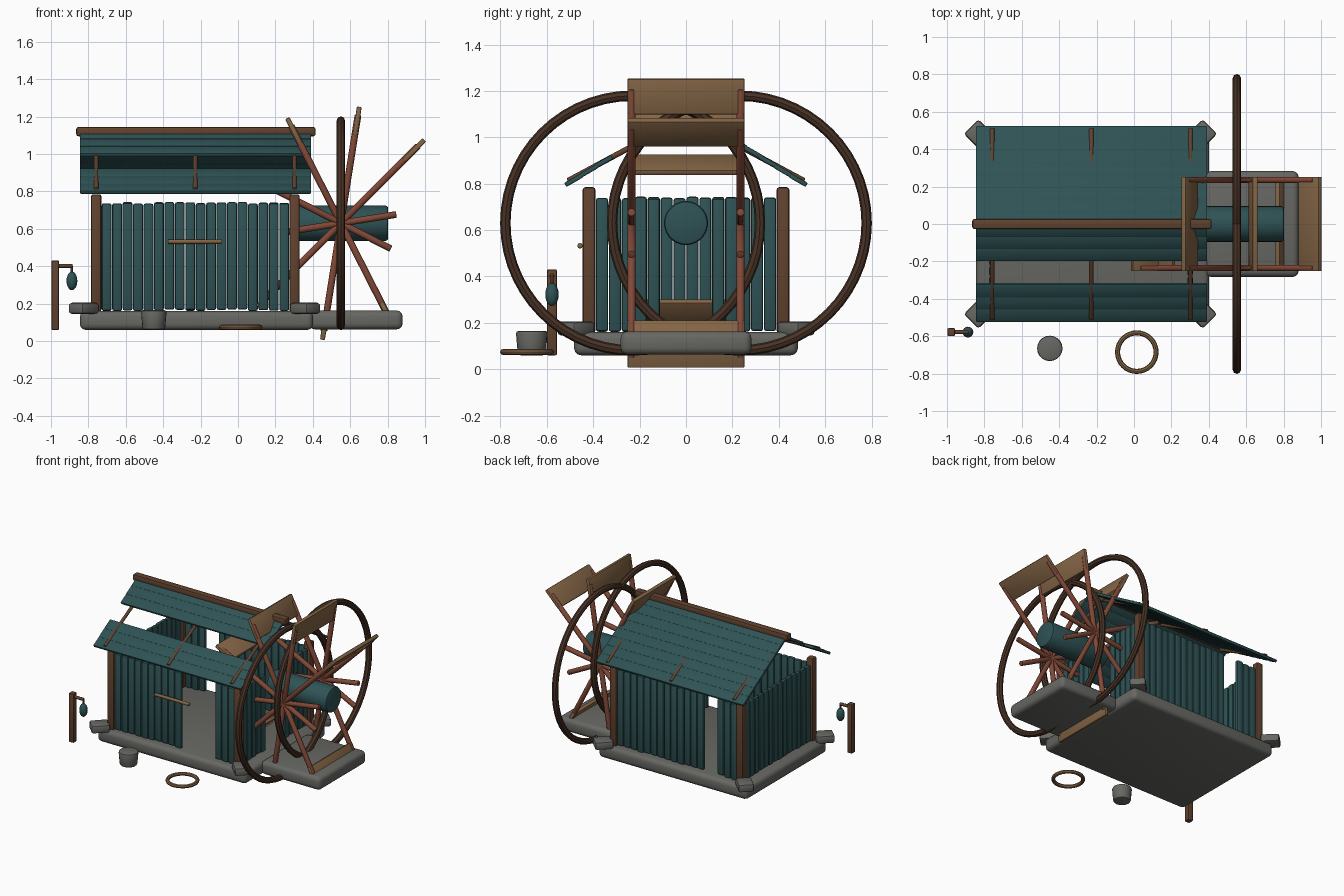
import bpy, bmesh, math, random
from mathutils import Vector, Matrix

random.seed(4)
old = bpy.data.objects.get("Cube")
if old:
    bpy.data.objects.remove(old)

made = []


def material(name, r, g, b):
    m = bpy.data.materials.new(name)
    m.use_nodes = True
    m.diffuse_color = (r, g, b, 1)
    m.node_tree.nodes["Principled BSDF"].inputs["Base Color"].default_value = (r, g, b, 1)
    return m


TEAL = material("teal_paint", 0.028, 0.085, 0.09)
STONE = material("grey_stone", 0.135, 0.135, 0.125)
WOOD = material("brown_wood", 0.12, 0.055, 0.028)
DARK = material("dark_wood", 0.065, 0.032, 0.019)
TAN = material("tan_wood", 0.23, 0.13, 0.06)
RED = material("red_wood", 0.22, 0.065, 0.038)


def finish(name, bm, mat, matrix):
    bm.transform(matrix)
    mesh = bpy.data.meshes.new(name)
    bm.to_mesh(mesh)
    bm.free()
    mesh.materials.append(mat)
    obj = bpy.data.objects.new(name, mesh)
    bpy.context.scene.collection.objects.link(obj)
    made.append(obj)
    return obj


def box(name, loc, size, mat, bevel=0.006, rot=None, segments=2):
    bm = bmesh.new()
    bmesh.ops.create_cube(bm, size=1)
    bmesh.ops.scale(bm, vec=size, verts=bm.verts)
    bmesh.ops.bevel(bm, geom=bm.edges[:], offset=bevel, segments=segments,
                    profile=0.5, affect='EDGES')
    return finish(name, bm, mat, Matrix.Translation(loc) @ (rot or Matrix()))


def rod(name, a, b, radius, mat, sides=10, bevel=0.004, radius2=None):
    a, b = Vector(a), Vector(b)
    bm = bmesh.new()
    bmesh.ops.create_cone(bm, cap_ends=True, segments=sides, radius1=radius,
                          radius2=radius2 or radius, depth=(b - a).length)
    rims = [e for e in bm.edges if abs(e.verts[0].co.z - e.verts[1].co.z) < 1e-5]
    bmesh.ops.bevel(bm, geom=rims, offset=bevel, segments=2, profile=0.5, affect='EDGES')
    turn = (b - a).to_track_quat('Z', 'Y').to_matrix().to_4x4()
    return finish(name, bm, mat, Matrix.Translation((a + b) / 2) @ turn)


def ring(name, loc, major, minor, mat, rot, sides=8, steps=56):
    # Sweep a small polygon around a circle
    bm = bmesh.new()
    loops = []
    for i in range(steps):
        spin = Matrix.Rotation(math.tau * i / steps, 3, 'Z')
        loops.append([bm.verts.new(spin @ Vector((
            major + minor * math.cos(math.tau * j / sides), 0,
            minor * math.sin(math.tau * j / sides)))) for j in range(sides)])
    for i in range(steps):
        p, q = loops[i], loops[(i + 1) % steps]
        for j in range(sides):
            k = (j + 1) % sides
            bm.faces.new((p[j], q[j], q[k], p[k]))
    return finish(name, bm, mat, Matrix.Translation(loc) @ rot)


# Foundation slabs
box("main_slab", (-0.222, 0, 0.11), (1.246, 0.965, 0.1), STONE, 0.03, segments=3)
box("wheel_slab", (0.63, 0, 0.113), (0.5, 0.565, 0.1), STONE, 0.03, segments=3)

# Corner stones and posts
for px, sx in ((-0.758, -0.825), (0.302, 0.36)):
    for side in (-1, 1):
        turn = Matrix.Rotation(math.radians(45 * side * (1 if sx < 0 else -1)), 4, 'Z')
        box("corner_stone", (sx, 0.475 * side, 0.175), (0.11, 0.13, 0.06), STONE, 0.015, turn)
        box("corner_post", (px, 0.418 * side, 0.47), (0.055, 0.055, 0.63), WOOD, 0.012)


# Plank walls, each with an optional doorway
def wall(name, start, end, fixed, along_x, gap=None):
    count = round((end - start) / 0.0565)
    step = (end - start) / count
    for i in range(count):
        u = start + step * (i + 0.5)
        if gap and gap[0] < u < gap[1]:
            continue
        lift = random.uniform(-0.005, 0.005)
        loc = (u, fixed, 0.452 + lift) if along_x else (fixed, u, 0.452 + lift)
        size = (step - 0.003, 0.03, 0.575) if along_x else (0.03, step - 0.003, 0.575)
        box(name, loc, size, TEAL, 0.011)


wall("front_plank", -0.73, 0.275, -0.42, True, (-0.15, 0.09))
wall("back_plank", -0.73, 0.275, 0.42, True, (-0.58, -0.44))
wall("left_plank", -0.39, 0.39, -0.76, False)
wall("right_plank", -0.39, 0.39, 0.30, False, (-0.09, 0.09))
rod("door_bar", (-0.375, -0.457, 0.532), (-0.085, -0.457, 0.532), 0.012, TAN)

# Roof boards, with two boards missing on the front slope
SLOPE = math.atan2(0.32, 0.52)
for side in (-1, 1):
    turn = Matrix.Rotation(-side * (SLOPE - 0.03), 4, 'X')
    for i in range(8):
        if side < 0 and i in (3, 4):
            continue
        y = 0.065 * (i + 0.5) - 0.003
        box("roof_board", (-0.227, side * y, 1.113 - y * 0.615),
            (1.236, 0.083, 0.02), TEAL, 0.005, turn)
    for x in (-0.758, -0.228, 0.302):
        rod("rafter", (x, side * 0.02, 1.075), (x, side * 0.51, 0.812), 0.012, WOOD)
box("ridge_beam", (-0.225, 0, 1.12), (1.28, 0.054, 0.05), WOOD, 0.012)

# Axle drum and the two crossing hoops
CX, CZ = 0.55, 0.63
rod("axle_drum", (0.3, 0, CZ), (0.803, 0, CZ), 0.095, TEAL, 28, 0.015)
for side in (-1, 1):
    ring("wheel_hoop", (CX, side * 0.23, CZ), 0.549, 0.0225, DARK,
         Matrix.Rotation(math.pi / 2, 4, 'Y'))

# Spokes and paddles, some broken short
for i in range(10):
    degrees = 9 + 36 * i
    a = math.radians(degrees)
    out = Vector((math.cos(a), 0, math.sin(a)))
    centre = Vector((CX, 0, CZ))
    broken = degrees in (9, 189, 333)
    for side in (-1, 1):
        off = Vector((0, side * 0.235, 0))
        rod("spoke", centre + off, centre + off + out * (0.3 if broken else 0.585),
            0.018, RED)
    if not broken:
        box("paddle", centre + out * 0.553, (0.155, 0.505, 0.026), TAN, 0.006,
            Matrix.Rotation(-a, 4, 'Y'))

# Lamp post with hanging lamp
box("lamp_post", (-0.977, -0.578, 0.245), (0.04, 0.042, 0.37), WOOD, 0.005)
rod("lamp_arm", (-0.97, -0.578, 0.402), (-0.885, -0.578, 0.402), 0.011, WOOD)
rod("lamp_hook", (-0.888, -0.578, 0.405), (-0.888, -0.578, 0.36), 0.007, DARK, bevel=0.001)
bm = bmesh.new()
bmesh.ops.create_uvsphere(bm, u_segments=16, v_segments=10, radius=1)
finish("lamp", bm, TEAL, Matrix.Translation((-0.888, -0.578, 0.322))
       @ Matrix.Diagonal((0.029, 0.029, 0.05, 1)))

# Stone bucket and the hoop lying on the ground
rod("bucket", (-0.45, -0.665, 0.06), (-0.45, -0.665, 0.165), 0.06, STONE, 20, 0.012, 0.069)
ring("ground_hoop", (0.015, -0.685, 0.074), 0.103, 0.0135, TAN, Matrix(), 8, 32)

# Smooth rounded surfaces, keep hard edges
bpy.ops.object.select_all(action='DESELECT')
for obj in made:
    obj.select_set(True)
bpy.context.view_layer.objects.active = made[0]
bpy.ops.object.shade_smooth_by_angle(angle=math.radians(35))
